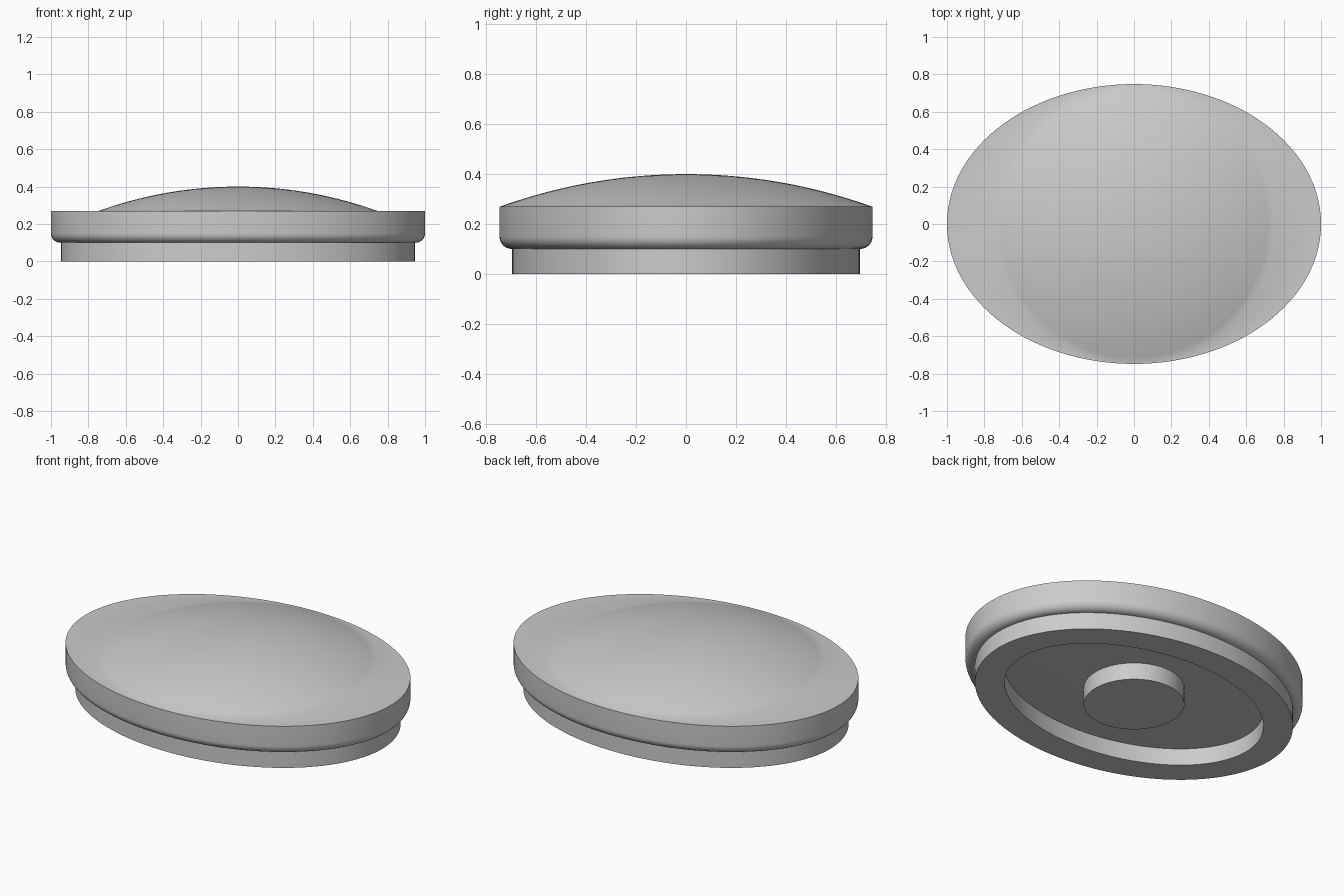
import bpy
import bmesh
from math import cos, sin, pi, sqrt, radians

if "Cube" in bpy.data.objects:
    bpy.data.objects.remove(bpy.data.objects["Cube"], do_unlink=True)

SEGMENTS = 128

grey = bpy.data.materials.new("plain grey")
grey.use_nodes = True
colour = (0.6, 0.6, 0.6, 1)
grey.diffuse_color = colour
grey.node_tree.nodes["Principled BSDF"].inputs["Base Color"].default_value = colour


def loft(name, rings, closed=False, top=None):
    """Skin elliptical rings (x radius, y radius, z); close as a loop or with end caps."""
    bm = bmesh.new()
    loops = []
    for rx, ry, z in rings:
        loops.append([bm.verts.new((rx * cos(2 * pi * i / SEGMENTS),
                                    ry * sin(2 * pi * i / SEGMENTS), z))
                      for i in range(SEGMENTS)])
    pairs = list(zip(loops, loops[1:]))
    if closed:
        pairs.append((loops[-1], loops[0]))
    for low, high in pairs:
        for i in range(SEGMENTS):
            j = (i + 1) % SEGMENTS
            bm.faces.new((low[i], low[j], high[j], high[i]))
    if not closed:
        bm.faces.new(loops[0][::-1])
        if top is None:
            bm.faces.new(loops[-1])
        else:
            pole = bm.verts.new((0, 0, top))
            for i in range(SEGMENTS):
                bm.faces.new((loops[-1][i], loops[-1][(i + 1) % SEGMENTS], pole))
    bmesh.ops.recalc_face_normals(bm, faces=bm.faces[:])
    mesh = bpy.data.meshes.new(name)
    bm.to_mesh(mesh)
    bm.free()
    mesh.materials.append(grey)
    obj = bpy.data.objects.new(name, mesh)
    bpy.context.collection.objects.link(obj)
    bpy.ops.object.select_all(action="DESELECT")
    obj.select_set(True)
    bpy.context.view_layer.objects.active = obj
    bpy.ops.object.shade_smooth_by_angle(angle=radians(30))
    return obj


# Oval cover: rounded lower edge, upright rim, flat shoulder, round shallow dome
RX, RY, RIM, UNDER, FILLET = 1.0, 0.748, 0.27, 0.1, 0.05
DOME_R, PEAK = 0.745, 0.4
rings = []
for k in range(9):
    a = pi / 2 * k / 8
    inset = FILLET * (1 - sin(a))
    rings.append((RX - inset, RY - inset, UNDER + FILLET * (1 - cos(a))))
rings.append((RX, RY, RIM))
rise = PEAK - RIM
sphere = (DOME_R ** 2 + rise ** 2) / (2 * rise)
for k in range(24):
    r = DOME_R * (1 - k / 24)
    rings.append((r, r, PEAK - sphere + sqrt(sphere ** 2 - r ** 2)))
loft("domed_cover", rings, top=PEAK)

# Oval skirt below the cover, hollow inside
OUT_X, OUT_Y, WALL = 0.947, 0.697, 0.16
IN_X, IN_Y = OUT_X - WALL, OUT_Y - WALL
loft("base_skirt", [(OUT_X, OUT_Y, UNDER), (OUT_X, OUT_Y, 0),
                    (IN_X, IN_Y, 0), (IN_X, IN_Y, UNDER)], closed=True)

# Round post in the middle of the hollow
loft("centre_post", [(0.27, 0.27, 0), (0.27, 0.27, UNDER)])
